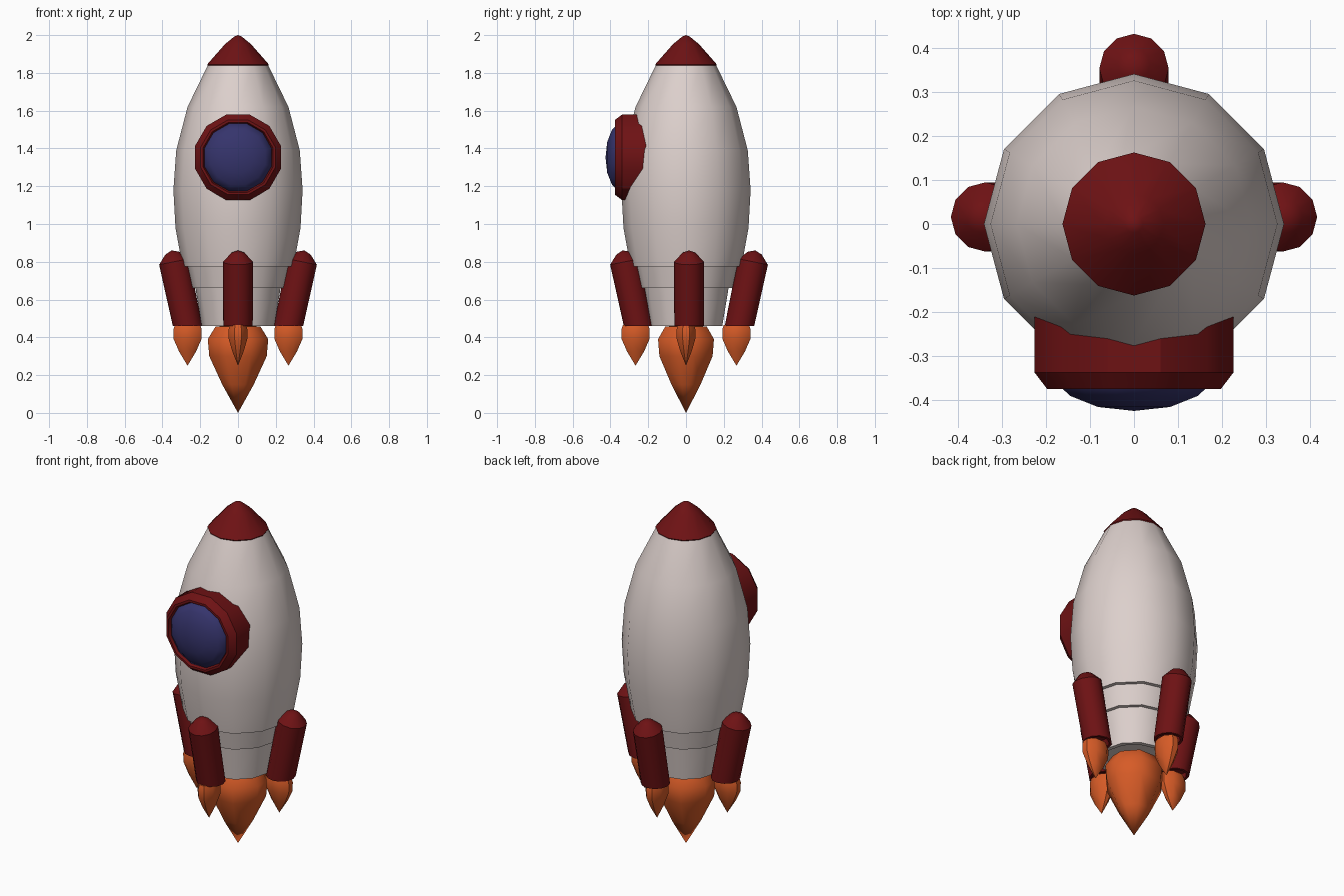
import bpy, math
from mathutils import Vector, Matrix

if "Cube" in bpy.data.objects:
    bpy.data.objects.remove(bpy.data.objects["Cube"])


def material(name, rgb):
    m = bpy.data.materials.new(name)
    m.diffuse_color = (*rgb, 1)
    m.use_nodes = True
    m.node_tree.nodes["Principled BSDF"].inputs["Base Color"].default_value = m.diffuse_color
    return m


WHITE = material("warm_white", (0.72, 0.63, 0.605))
RED = material("dark_red", (0.155, 0.006, 0.007))
ORANGE = material("flame_orange", (0.68, 0.105, 0.02))
BLUE = material("window_blue", (0.036, 0.034, 0.15))


def circle(n, offset=0.0):
    step = 2 * math.pi / n
    return [(math.cos((i + offset) * step), math.sin((i + offset) * step)) for i in range(n)]


def loft(name, profile, section, mat, angle=40, matrix=None, warp=None):
    """Sweep a (radius, height) profile around a closed cross-section; radius 0 makes a pole."""
    verts, rings, faces = [], [], []
    for r, z in profile:
        start = len(verts)
        pts = [(0, 0)] if r == 0 else section
        verts += [Vector((x * r, y * r, z)) for x, y in pts]
        rings.append(range(start, len(verts)))
    n = len(section)
    for a, b in zip(rings, rings[1:]):
        for i in range(n):
            j = (i + 1) % n
            if len(a) == 1:
                faces.append((a[0], b[j], b[i]))
            elif len(b) == 1:
                faces.append((a[i], a[j], b[0]))
            else:
                faces.append((a[i], a[j], b[j], b[i]))
    if warp:
        verts = [warp(v) for v in verts]
    if matrix:
        verts = [matrix @ v for v in verts]
    mesh = bpy.data.meshes.new(name)
    mesh.from_pydata(verts, [], faces)
    mesh.materials.append(mat)
    obj = bpy.data.objects.new(name, mesh)
    bpy.context.collection.objects.link(obj)
    bpy.ops.object.select_all(action='DESELECT')
    obj.select_set(True)
    bpy.context.view_layer.objects.active = obj
    bpy.ops.object.shade_smooth_by_angle(angle=math.radians(angle))
    return obj


twelve = circle(12)

# Hull with two stepped collars and a recessed engine opening
hull = [(0, 0.50), (0.165, 0.50), (0.168, 0.46), (0.192, 0.46), (0.225, 0.66),
        (0.246, 0.66), (0.272, 0.775), (0.294, 0.775), (0.331, 0.98), (0.342, 1.18),
        (0.327, 1.39), (0.267, 1.62), (0.16, 1.84), (0, 1.845)]
loft("hull", hull, twelve, WHITE)

# Nose cone
nose = [(0, 1.835), (0.158, 1.835), (0.163, 1.845), (0.068, 1.953), (0.02, 1.992), (0, 2.0)]
loft("nose_cone", nose, twelve, RED)

# Round window facing the front: local z points to -y
face_front = Matrix.Translation((0, 0, 1.353)) @ Matrix.Rotation(math.pi / 2, 4, 'X')
section = circle(12, 0.5)
frame = [(0.185, 0.2), (0.235, 0.2), (0.235, 0.338), (0.205, 0.376),
         (0.192, 0.376), (0.182, 0.355), (0.182, 0.2)]
loft("window_frame", frame, section, RED, 30, face_front)
glass = [(0, 0.3), (0.185, 0.3), (0.184, 0.362), (0.15, 0.392), (0.085, 0.417), (0, 0.426)]
loft("window_glass", glass, section, BLUE, 50, face_front)

# Main exhaust flame, with flattened sides
flame = [(0, 0.462), (0.74, 0.458), (1.0, 0.39), (0.95, 0.30), (0.52, 0.15), (0, 0.0)]
main_section = [(0.16, -0.045), (0.16, 0.045), (0.07, 0.148), (-0.07, 0.148),
                (-0.16, 0.045), (-0.16, -0.045), (-0.07, -0.148), (0.07, -0.148)]
loft("main_flame", flame, main_section, ORANGE, 45)

# Four leaning boosters, each with a small flame
booster = [(0, 0.50), (0.06, 0.50), (0.063, 0.46), (0.078, 0.46), (0.079, 0.80),
           (0.036, 0.846), (0, 0.86)]
small_section = [(0.075, -0.018), (0.075, 0.018), (0.035, 0.05), (-0.035, 0.05),
                 (-0.075, 0.018), (-0.075, -0.018), (-0.035, -0.05), (0.035, -0.05)]
small_flame = [(0, 0.468), (0.9, 0.464), (1.0, 0.44), (0.98, 0.39), (0.6, 0.325), (0, 0.25)]


def lean(v):
    """Tilt inward towards the bottom while keeping the bottom rim level."""
    drop = 0.2 * v.x if v.z > 0.6 else 0
    return Vector((v.x + 0.267 + 0.21 * (v.z - 0.46), v.y, v.z - drop))


for k, side in enumerate(("right", "back", "left", "front")):
    turn = Matrix.Rotation(k * math.pi / 2, 4, 'Z')
    loft(side + "_booster", booster, twelve, RED, 40,
         Matrix.Translation((0, 0.016, 0)) @ turn, lean)
    loft(side + "_flame", small_flame, small_section, ORANGE, 45,
         turn @ Matrix.Translation((0.267, 0, 0)))
